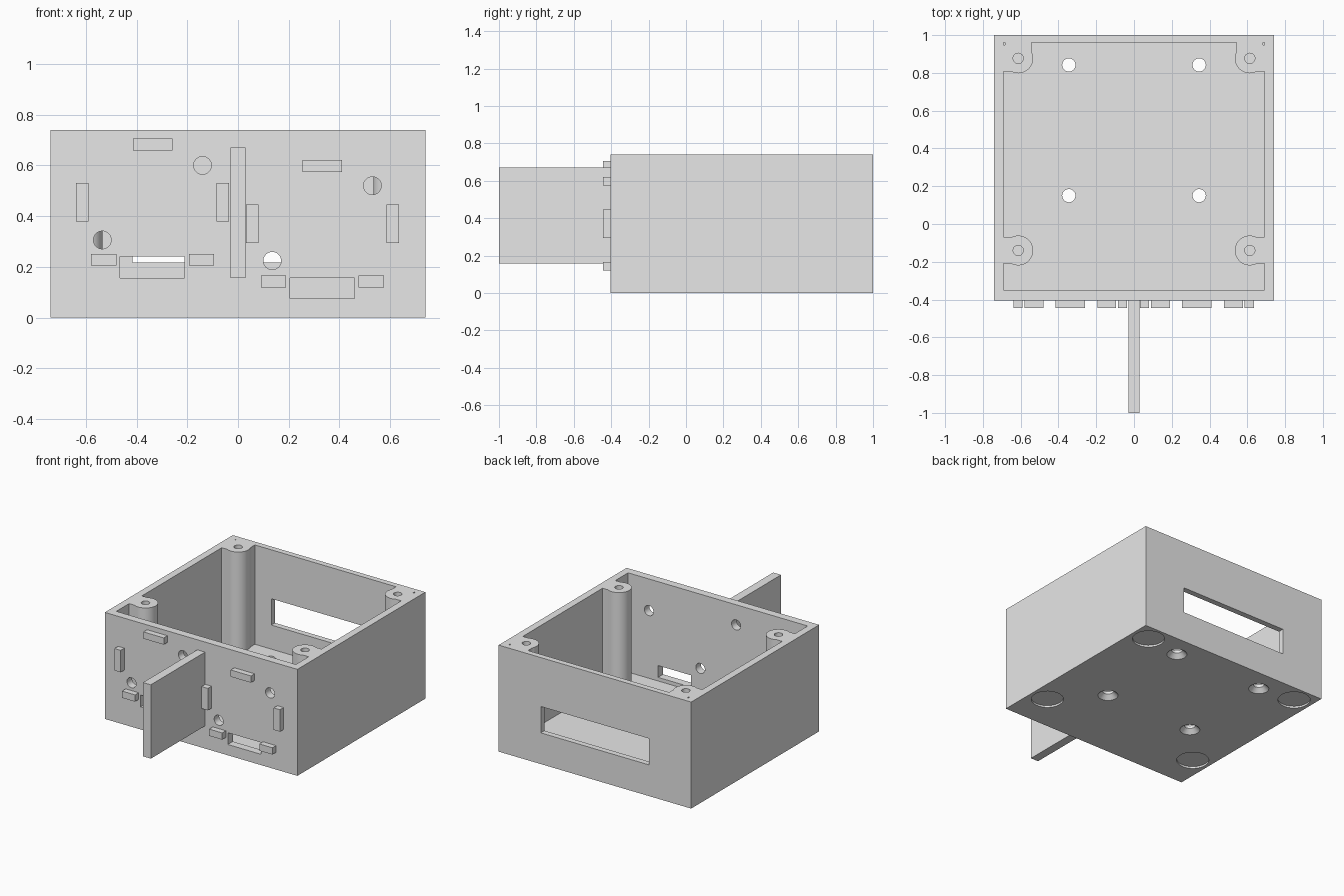
import bpy, bmesh, math
from mathutils import Matrix, Vector

old = bpy.data.objects.get("Cube")
if old:
    bpy.data.objects.remove(old, do_unlink=True)

GREY = (0.8, 0.8, 0.8, 1.0)
grey = bpy.data.materials.new("plain grey")
grey.use_nodes = True
grey.diffuse_color = GREY
grey.node_tree.nodes["Principled BSDF"].inputs["Base Color"].default_value = GREY


def finish(name, bm):
    mesh = bpy.data.meshes.new(name)
    bm.to_mesh(mesh)
    bm.free()
    mesh.materials.append(grey)
    obj = bpy.data.objects.new(name, mesh)
    bpy.context.scene.collection.objects.link(obj)
    return obj


def box(name, x, y, z):
    """Box from three (low, high) ranges."""
    bm = bmesh.new()
    bmesh.ops.create_cube(bm, size=1)
    size = Vector((x[1] - x[0], y[1] - y[0], z[1] - z[0]))
    mid = Vector((x[0] + x[1], y[0] + y[1], z[0] + z[1])) / 2
    bmesh.ops.transform(bm, verts=bm.verts,
                        matrix=Matrix.Translation(mid) @ Matrix.Diagonal(size).to_4x4())
    return finish(name, bm)


def cone(name, centre, r1, r2, length, along_y=False):
    """Round bar, optionally tapered, centred on a point."""
    bm = bmesh.new()
    bmesh.ops.create_cone(bm, cap_ends=True, segments=48,
                          radius1=r1, radius2=r2, depth=length)
    turn = Matrix.Rotation(math.pi / 2 if along_y else 0, 4, 'X')
    bmesh.ops.transform(bm, verts=bm.verts,
                        matrix=Matrix.Translation(centre) @ turn)
    return finish(name, bm)


def cut(target, cutter):
    """Subtract the cutter, then delete it."""
    mod = target.modifiers.new("cut", 'BOOLEAN')
    mod.operation = 'DIFFERENCE'
    mod.solver = 'EXACT'
    mod.object = cutter
    bpy.ops.object.select_all(action='DESELECT')
    bpy.context.view_layer.objects.active = target
    target.select_set(True)
    bpy.ops.object.modifier_apply(modifier=mod.name)
    bpy.data.objects.remove(cutter, do_unlink=True)


# Outer block and the cavity that hollows it
BACK, FRONT, TOP, FLOOR = 1.0, -0.405, 0.74, 0.05
POST_X, POST_BACK, POST_FRONT = 0.613, 0.877, -0.14
housing = box("housing", (-0.74, 0.74), (FRONT, BACK), (0, TOP))
cavity = box("cavity", (-0.69, 0.69), (-0.35, 0.96), (FLOOR, 0.9))

# Leave the screw posts and their webs standing in the cavity
posts = [(s * POST_X, y) for s in (-1, 1) for y in (POST_BACK, POST_FRONT)]
for px, py in posts:
    cut(cavity, cone("post", (px, py, 0.5), 0.079, 0.079, 1.2))
    cut(cavity, box("side_web", sorted((px, math.copysign(0.8, px))),
                    (py - 0.07, py + 0.07), (-0.1, 1.1)))
    if py == POST_BACK:
        cut(cavity, box("back_web", (px - 0.07, px + 0.07), (py, 1.1), (-0.1, 1.1)))
cut(housing, cavity)

# Screw holes in the posts and shallow foot recesses below them
for px, py in posts:
    cut(housing, cone("screw_hole", (px, py, TOP), 0.027, 0.027, 0.8))
    cut(housing, cone("foot_recess", (px, py, 0), 0.104, 0.104, 0.026))

# Countersunk floor holes
for sx in (-1, 1):
    for y in (0.15, 0.842):
        cut(housing, cone("floor_hole", (sx * 0.345, y, 0), 0.035, 0.035, 0.3))
        cut(housing, cone("countersink", (sx * 0.345, y, 0), 0.095, 0.035, 0.06))

# Back window, front slots and front round holes
cut(housing, box("back_window", (-0.416, 0.416), (0.9, 1.1), (0.217, 0.4)))
cut(housing, box("right_slot", (-0.465, -0.21), (-0.5, -0.3), (0.157, 0.24)))
cut(housing, box("left_slot", (0.205, 0.46), (-0.5, -0.3), (0.075, 0.157)))
for x, z in [(-0.14, 0.6), (0.53, 0.52), (-0.535, 0.306), (0.135, 0.224)]:
    cut(housing, cone("front_hole", (x, -0.4, z), 0.035, 0.035, 0.2, True))

bpy.ops.object.select_all(action='DESELECT')
housing.select_set(True)
bpy.context.view_layer.objects.active = housing
bpy.ops.object.shade_smooth_by_angle(angle=math.radians(30))

# Upright divider plate on the front
box("divider_plate", (-0.03, 0.03), (-1, FRONT), (0.157, 0.67))

# Two sets of locating lugs, each around its own centre: offset x, offset z, width, height
LUGS = [("top", 0, 0.228, 0.156, 0.047), ("outer_side", -0.277, 0, 0.048, 0.153),
        ("inner_side", 0.277, 0, 0.048, 0.153), ("lower_outer", -0.193, -0.227, 0.1, 0.047),
        ("lower_inner", 0.193, -0.227, 0.1, 0.047)]
for side, cx, cz in (("right", -0.337, 0.455), ("left", 0.333, 0.37)):
    flip = -1 if cx > 0 else 1
    for part, dx, dz, w, h in LUGS:
        x, z = cx + flip * dx, cz + dz
        box(f"{side}_{part}_lug", (x - w / 2, x + w / 2), (-0.445, FRONT),
            (z - h / 2, z + h / 2))
